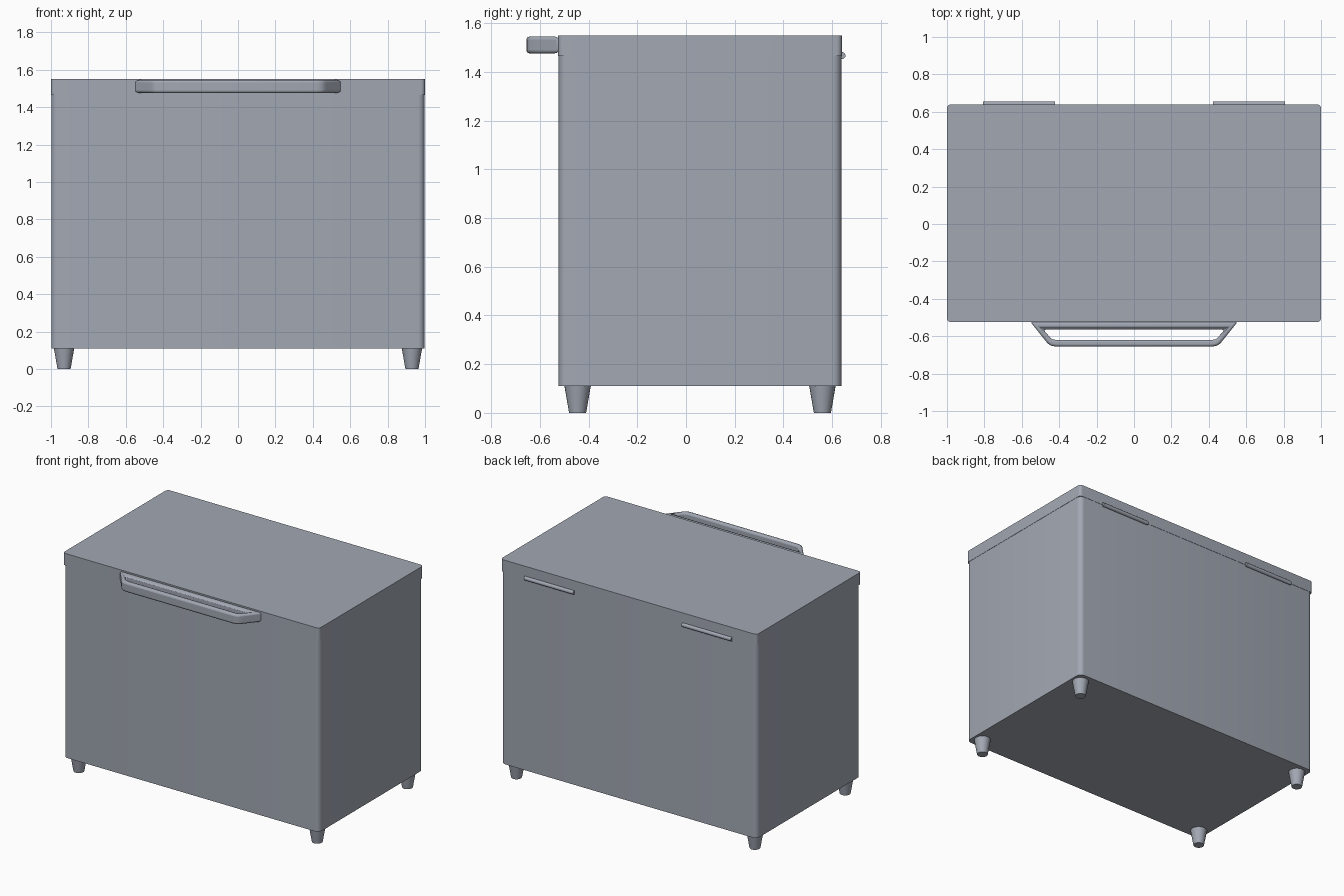
import bpy, bmesh, math

if "Cube" in bpy.data.objects:
    bpy.data.objects.remove(bpy.data.objects["Cube"])

steel = bpy.data.materials.new("blue grey metal")
steel.diffuse_color = (0.36, 0.39, 0.45, 1)
steel.use_nodes = True
steel.node_tree.nodes["Principled BSDF"].inputs["Base Color"].default_value = steel.diffuse_color


def finish(name, bm, angle=40):
    bmesh.ops.recalc_face_normals(bm, faces=bm.faces)
    me = bpy.data.meshes.new(name)
    bm.to_mesh(me)
    bm.free()
    ob = bpy.data.objects.new(name, me)
    bpy.context.collection.objects.link(ob)
    me.materials.append(steel)
    bpy.ops.object.select_all(action='DESELECT')
    ob.select_set(True)
    bpy.context.view_layer.objects.active = ob
    bpy.ops.object.shade_smooth_by_angle(angle=math.radians(angle))
    return ob


def rounded_box(name, x, y0, y1, z0, z1, r, n=5):
    """Box with rounded vertical corners."""
    bm = bmesh.new()
    ring = []
    for cx, cy, start in ((x - r, y1 - r, 0), (r - x, y1 - r, 90),
                          (r - x, y0 + r, 180), (x - r, y0 + r, 270)):
        for i in range(n + 1):
            a = math.radians(start + 90 * i / n)
            ring.append(bm.verts.new((cx + r * math.cos(a), cy + r * math.sin(a), z0)))
    base = bm.faces.new(ring)
    top = bmesh.ops.extrude_face_region(bm, geom=[base], use_keep_orig=True)["geom"]
    for v in top:
        if isinstance(v, bmesh.types.BMVert):
            v.co.z = z1
    return finish(name, bm)


# Cabinet and lid
rounded_box("cabinet", 0.998, -0.523, 0.638, 0.11, 1.47, 0.035)
rounded_box("lid", 1.0, -0.525, 0.64, 1.465, 1.55, 0.022)

# Handle: outer and inner outlines joined into a flat loop, then thickened
half_outer = [(0.555, -0.522), (0.475, -0.622), (0.462, -0.638), (0.445, -0.65), (0.42, -0.655)]
half_inner = [(0.485, -0.565), (0.447, -0.608), (0.44, -0.614), (0.43, -0.618), (0.415, -0.62)]


def mirrored(half):
    return half + [(-x, y) for x, y in reversed(half)]


bm = bmesh.new()
loops = [[[bm.verts.new((x, y, z)) for x, y in mirrored(h)]
          for h in (half_outer, half_inner)] for z in (1.476, 1.545)]
(lo, li), (uo, ui) = loops
count = len(lo)
for i in range(count):
    j = (i + 1) % count
    for a, b in ((lo, li), (li, ui), (ui, uo), (uo, lo)):
        bm.faces.new((a[i], a[j], b[j], b[i]))
handle = finish("handle", bm)
bevel = handle.modifiers.new("soft edges", 'BEVEL')
bevel.width = 0.013
bevel.segments = 3
bevel.limit_method = 'ANGLE'
bevel.angle_limit = math.radians(60)
for p in handle.data.polygons:
    p.use_smooth = True


def cone(name, r1, r2, depth, loc, rot=(0, 0, 0)):
    bm = bmesh.new()
    bmesh.ops.create_cone(bm, cap_ends=True, segments=24, radius1=r1, radius2=r2, depth=depth)
    ob = finish(name, bm)
    ob.location, ob.rotation_euler = loc, rot


# Feet and hinge pins, left and right
for side, s in (("left", -1), ("right", 1)):
    for end, y in (("front", -0.445), ("back", 0.56)):
        cone(f"{end}_{side}_foot", 0.035, 0.055, 0.115, (s * 0.93, y, 0.0575))
    cone(f"{side}_hinge", 0.014, 0.014, 0.385, (s * 0.615, 0.641, 1.467), (0, math.pi / 2, 0))
